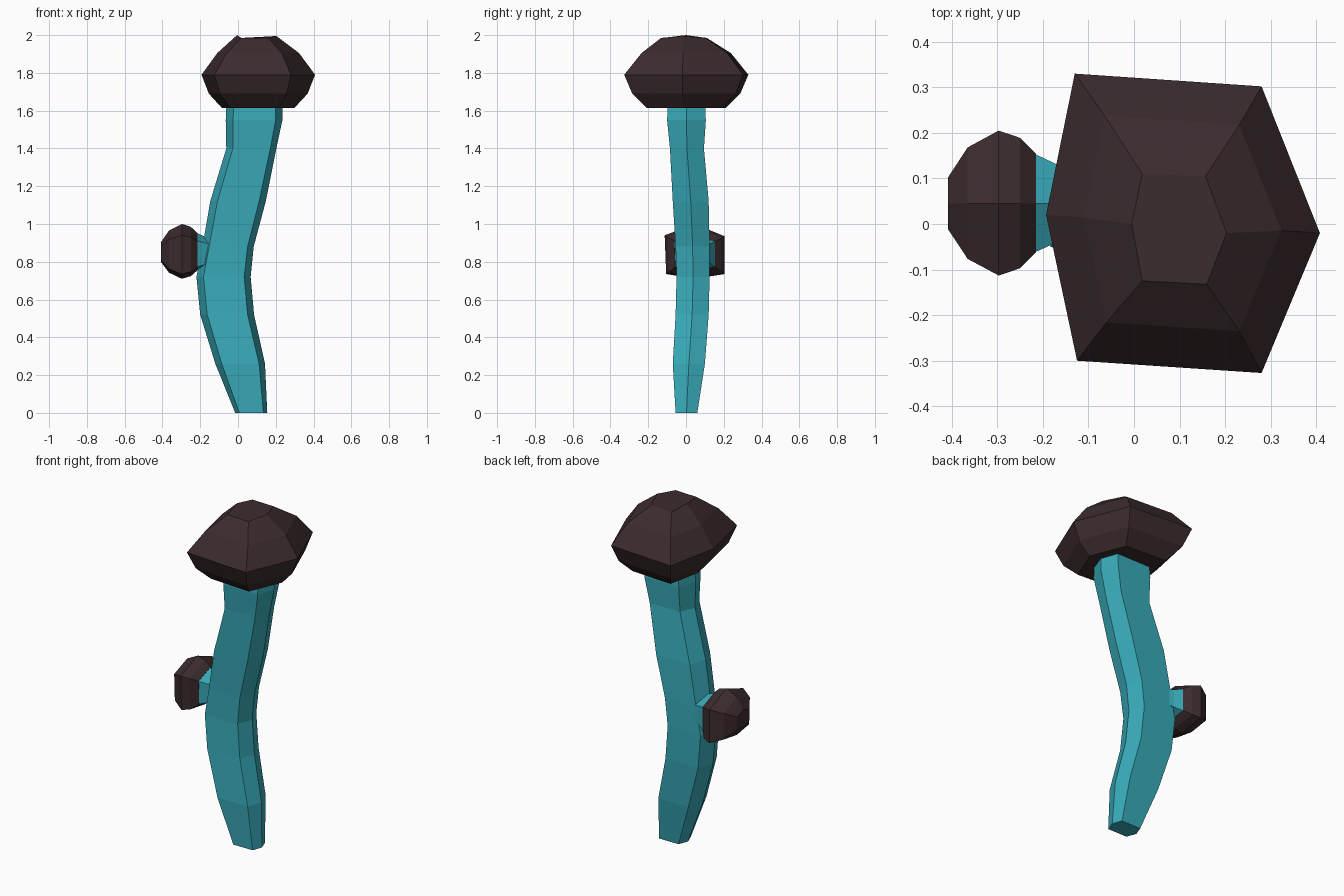
import bpy, bmesh

if "Cube" in bpy.data.objects:
    bpy.data.objects.remove(bpy.data.objects["Cube"])


def material(name, rgb):
    m = bpy.data.materials.new(name)
    m.diffuse_color = (*rgb, 1)
    m.use_nodes = True
    m.node_tree.nodes["Principled BSDF"].inputs["Base Color"].default_value = m.diffuse_color
    return m


def loft(name, rings, mat):
    """Skin a list of six-point rings and close both ends, flat shaded."""
    bm = bmesh.new()
    loops = [[bm.verts.new(p) for p in r] for r in rings]
    for a, b in zip(loops, loops[1:]):
        n = len(a)
        for i in range(n):
            j = (i + 1) % n
            bm.faces.new((a[i], a[j], b[j], b[i]))
    bm.faces.new(loops[0])
    bm.faces.new(loops[-1])
    bmesh.ops.recalc_face_normals(bm, faces=bm.faces)
    me = bpy.data.meshes.new(name)
    bm.to_mesh(me)
    bm.free()
    me.materials.append(mat)
    ob = bpy.data.objects.new(name, me)
    bpy.context.collection.objects.link(ob)
    return ob


teal = material("stem_teal", (0.04, 0.41, 0.49))
brown = material("cap_brown", (0.045, 0.025, 0.027))

# Main stem: z, left x, right x, front y, back y
stem = [
    (0.00, -0.015, 0.155, -0.055, 0.06),
    (0.26, -0.120, 0.143, -0.07, 0.10),
    (0.52, -0.200, 0.085, -0.055, 0.12),
    (0.72, -0.220, 0.067, -0.05, 0.125),
    (0.88, -0.188, 0.083, -0.055, 0.125),
    (1.12, -0.147, 0.147, -0.07, 0.12),
    (1.40, -0.062, 0.203, -0.085, 0.095),
    (1.55, -0.065, 0.235, -0.10, 0.105),
    (1.66, -0.060, 0.235, -0.095, 0.10),
]
rings = []
for z, x0, x1, y0, y1 in stem:
    w, ym = x1 - x0, (y0 + y1) / 2
    a, b = x0 + 0.13 * w, x1 - 0.12 * w
    rings.append([(x0, ym, z), (a, y0, z), (b, y0, z),
                  (x1, ym, z), (b, y1, z), (a, y1, z)])
loft("main_stem", rings, teal)

# Main cap: one hexagon outline, scaled about its centre at each height
outline = [(-0.193, 0.02), (-0.125, -0.30), (0.28, -0.327),
           (0.408, -0.02), (0.28, 0.302), (-0.13, 0.33)]
cx, cy = 0.105, 0.0
profile = [(1.615, 0.64), (1.69, 0.87), (1.79, 1.0), (1.905, 0.72)]
rings = [[(cx + s * (x - cx), cy + s * (y - cy), z) for x, y in outline]
         for z, s in profile]
rings.append([(-0.005, 0.0, 2.0), (0.018, -0.125, 1.985), (0.16, -0.132, 1.985),
              (0.203, -0.02, 1.995), (0.157, 0.105, 1.985), (0.018, 0.11, 1.985)])
loft("main_cap", rings, brown)

# Side mushroom: hexagon facing -x, scaled along the x axis
side = [(0.045, 1.0), (0.205, 0.935), (0.205, 0.735),
        (0.045, 0.71), (-0.105, 0.735), (-0.113, 0.94)]
cy, cz = 0.045, 0.85


def side_rings(prof):
    return [[(x, cy + s * (y - cy), cz + s * (z - cz)) for y, z in side]
            for x, s in prof]


loft("side_cap", side_rings([(-0.215, 0.68), (-0.25, 0.9), (-0.297, 1.0),
                             (-0.365, 0.77), (-0.408, 0.36)]), brown)
loft("side_stem", side_rings([(-0.225, 0.7), (-0.17, 0.54), (-0.08, 0.4)]), teal)
